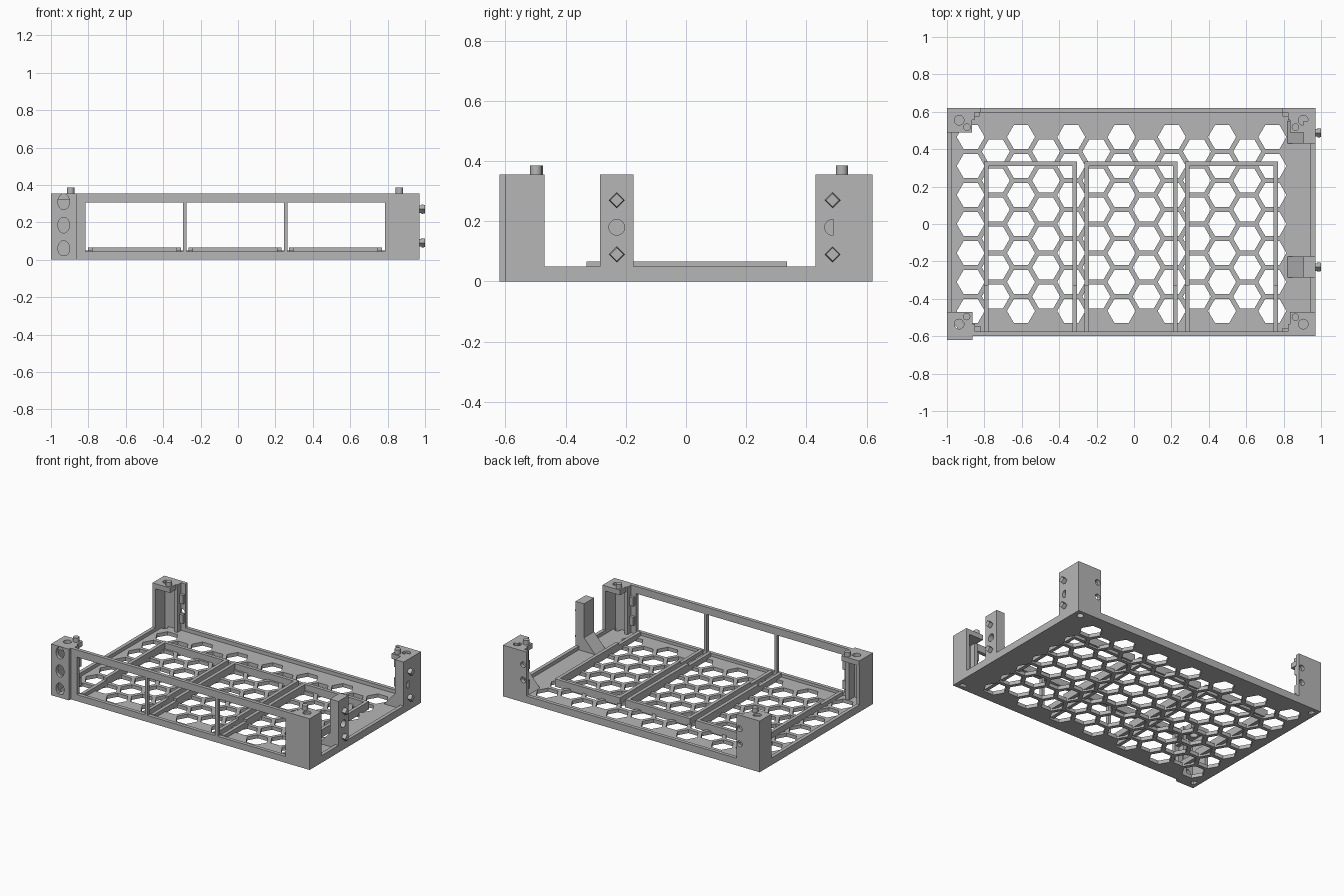
import bpy
import bmesh
from math import pi
from mathutils import Matrix, Vector

cube = bpy.data.objects.get("Cube")
if cube:
    bpy.data.objects.remove(cube, do_unlink=True)

grey = bpy.data.materials.new("plain grey")
grey.use_nodes = True
grey.diffuse_color = (0.47, 0.47, 0.47, 1)
grey.node_tree.nodes["Principled BSDF"].inputs["Base Color"].default_value = (0.47, 0.47, 0.47, 1)

AXES = {"x": Matrix.Rotation(pi / 2, 4, "Y"), "y": Matrix.Rotation(pi / 2, 4, "X"), "z": Matrix()}


def add_box(bm, x0, x1, y0, y1, z0, z1):
    lo, hi = Vector((x0, y0, z0)), Vector((x1, y1, z1))
    bmesh.ops.create_cube(bm, size=1, matrix=Matrix.Translation((lo + hi) / 2)
                          @ Matrix.Diagonal((*(hi - lo), 1)))


def add_prism(bm, centre, radius, depth, axis="z", sides=24, turn=0.0, stretch=1.0, tip=1.0):
    # the stretch factor lengthens the section along z for sideways prisms
    m = (Matrix.Translation(centre) @ Matrix.Diagonal((1, 1, stretch, 1))
         @ AXES[axis] @ Matrix.Rotation(turn, 4, "Z"))
    bmesh.ops.create_cone(bm, cap_ends=True, segments=sides, radius1=radius,
                          radius2=radius * tip, depth=depth, matrix=m)


def finish(bm, name):
    bmesh.ops.recalc_face_normals(bm, faces=bm.faces)
    mesh = bpy.data.meshes.new(name)
    bm.to_mesh(mesh)
    bm.free()
    mesh.materials.append(grey)
    ob = bpy.data.objects.new(name, mesh)
    bpy.context.collection.objects.link(ob)
    return ob


def box(name, *bounds):
    bm = bmesh.new()
    add_box(bm, *bounds)
    return finish(bm, name)


def cut(ob, cutter_bm):
    # subtract a cutter, keep the result and drop the helper
    helper = finish(cutter_bm, "cutter")
    helper.hide_render = True
    mod = ob.modifiers.new("cut", "BOOLEAN")
    mod.operation, mod.solver, mod.object = "DIFFERENCE", "EXACT", helper
    dg = bpy.context.evaluated_depsgraph_get()
    mesh = bpy.data.meshes.new_from_object(ob.evaluated_get(dg))
    ob.modifiers.clear()
    ob.data = mesh
    bpy.data.objects.remove(helper, do_unlink=True)


L, R, F, B = -1.0, 0.97, -0.6, 0.62      # outer edges
T, RIM, TOP, FLOOR = 0.025, 0.05, 0.355, 0.025

# floor with staggered hexagonal holes and corner screw holes
floor = box("floor", L, R, F, B, 0, FLOOR)
bm = bmesh.new()
for col in range(13):
    rows = 7 - col % 2
    for row in range(rows):
        y = (row - (rows - 1) / 2) * 0.155
        add_prism(bm, (-0.873 + col * 0.1344, y, 0), 0.075, 0.2, sides=6, turn=pi / 2)
bm.verts.ensure_lookup_table()
# turn check: corners must point along x
if abs(max(v.co.x for v in bm.verts) - (-0.873 + 12 * 0.1344 + 0.075)) > 0.002:
    for start in range(0, len(bm.verts), 12):
        vs = bm.verts[start:start + 12]
        c = sum((v.co for v in vs), Vector()) / 12
        bmesh.ops.rotate(bm, verts=vs, cent=c, matrix=Matrix.Rotation(pi / 6, 3, "Z"))
cut(floor, bm)
bm = bmesh.new()
for x in (-0.965, 0.92):
    for y in (-0.565, 0.575):
        add_prism(bm, (x, y, 0), 0.022, 0.2)
cut(floor, bm)

# low rims
box("left_rim", L, L + T, F, B, 0, RIM)
box("right_rim", R - T, R, F, B, 0, RIM)
box("back_rim", L, R, B - T, B, 0, RIM)

# front wall with three windows
front = box("front_wall", L + 0.13, R, F, F + T, 0, TOP)
bm = bmesh.new()
for i in range(3):
    x = -0.815 + 0.54 * i
    add_box(bm, x, x + 0.52, F - 0.1, F + 0.1, 0.045, 0.305)
cut(front, bm)

# three tray frames: low rails with a raised lip further back
for i in range(3):
    x0 = -0.803 + 0.538 * i
    x1 = x0 + 0.498
    bm = bmesh.new()
    for a in (x0, x1 - 0.024):
        add_box(bm, a, a + 0.024, F + T, -0.33, 0.012, RIM)
        add_box(bm, a, a + 0.024, -0.33, 0.335, 0.012, 0.066)
    add_box(bm, x0 + 0.024, x1 - 0.024, 0.311, 0.335, 0.012, 0.066)
    finish(bm, f"tray_frame_{i + 1}")


def corner_post(name, sx, sy, front_y):
    """Hollow post: two outer walls, a cap with a peg, and a notched rail."""
    ex = L if sx < 0 else R
    ix = ex - sx * 0.135
    iy = front_y - sy * 0.13

    def span(a, b):
        return min(a, b), max(a, b)

    box(name + "_side_wall", *span(ex, ex - sx * T), *span(front_y, iy), 0, TOP)
    end = box(name + "_end_wall", *span(ex, ex - sx * 0.18), *span(front_y, front_y - sy * T), 0, TOP)
    cap = box(name + "_cap", *span(ex, ix), *span(front_y, iy), TOP - 0.035, TOP)
    bm = bmesh.new()
    add_prism(bm, (ex - sx * 0.065, front_y - sy * 0.065, TOP), 0.026, 0.03)
    cut(cap, bm)

    # peg on the cap
    bm = bmesh.new()
    add_prism(bm, (ex - sx * 0.107, front_y - sy * 0.102, TOP + 0.012), 0.02, 0.036, sides=12)
    finish(bm, name + "_peg")

    # inner rail with two tabs
    bm = bmesh.new()
    add_box(bm, *span(ix + sx * 0.012, ix - sx * 0.012), *span(front_y - sy * T, front_y - sy * 0.065), 0.02, TOP)
    for z in (0.115, 0.25):
        add_box(bm, *span(ix, ix - sx * 0.04), *span(front_y - sy * T, front_y - sy * 0.045), z - 0.03, z + 0.03)
    finish(bm, name + "_rail")

    # two holes through the back end walls
    if sy > 0:
        bm = bmesh.new()
        for z in (0.155, 0.26):
            add_prism(bm, (ex - sx * 0.155, front_y, z), 0.02, 0.2, axis="y")
        cut(end, bm)


corner_post("back_right_post", -1, 1, B)
corner_post("back_left_post", 1, 1, B)
corner_post("front_left_post", 1, -1, F)

# front right post is a deeper shell with three tall holes in its face
bm = bmesh.new()
add_box(bm, L, L + 0.137, -0.62, -0.595, 0, TOP)
face = finish(bm, "front_right_face")
bm = bmesh.new()
for z in (0.06, 0.185, 0.31):
    add_prism(bm, (-0.932, -0.61, z), 0.031, 0.2, axis="y", stretch=1.35)
cut(face, bm)
box("front_right_side", L, L + T, -0.6, -0.475, 0, TOP)
box("front_right_foot", L, L + 0.137, -0.62, F, 0, FLOOR)
cap = box("front_right_cap", L, L + 0.137, -0.6, -0.47, TOP - 0.035, TOP)
bm = bmesh.new()
add_prism(bm, (-0.935, -0.535, TOP), 0.026, 0.2)
cut(cap, bm)
bm = bmesh.new()
add_prism(bm, (-0.895, -0.495, TOP + 0.012), 0.02, 0.036, sides=12)
finish(bm, "front_right_peg")
bm = bmesh.new()
add_box(bm, -0.875, -0.85, -0.595, -0.535, 0.02, TOP)
for z in (0.115, 0.25):
    add_box(bm, -0.86, -0.82, -0.575, -0.545, z - 0.03, z + 0.03)
finish(bm, "front_right_rail")


def connector(name, y0, y1, yc):
    """Side upright with a sloped brace, a round socket and two square pins."""
    post = box(name + "_upright", 0.905, R, y0, y1, 0, TOP)
    bm = bmesh.new()
    add_prism(bm, (R, yc, 0.18), 0.026, 0.08, axis="x")
    cut(post, bm)
    bm = bmesh.new()
    corners = [(0.82, FLOOR), (0.905, FLOOR), (0.905, 0.12)]
    side = bm.faces.new([bm.verts.new((x, y0, z)) for x, z in corners])
    out = bmesh.ops.extrude_face_region(bm, geom=[side])["geom"]
    moved = [g for g in out if isinstance(g, bmesh.types.BMVert)]
    bmesh.ops.translate(bm, verts=moved, vec=(0, y1 - y0, 0))
    finish(bm, name + "_brace")
    bm = bmesh.new()
    for z in (0.09, 0.27):
        add_prism(bm, (R + 0.005, yc, z), 0.02, 0.03, axis="x", sides=4)
        add_prism(bm, (R + 0.02, yc, z), 0.026, 0.02, axis="x", sides=4, tip=0.85)
    finish(bm, name + "_pins")


connector("middle_connector", -0.285, -0.175, -0.23)
connector("back_connector", 0.43, 0.55, 0.487)

# smooth the round pegs only
for ob in bpy.context.collection.objects:
    if ob.name.endswith("_peg"):
        for p in ob.data.polygons:
            p.use_smooth = abs(p.normal.z) < 0.5
